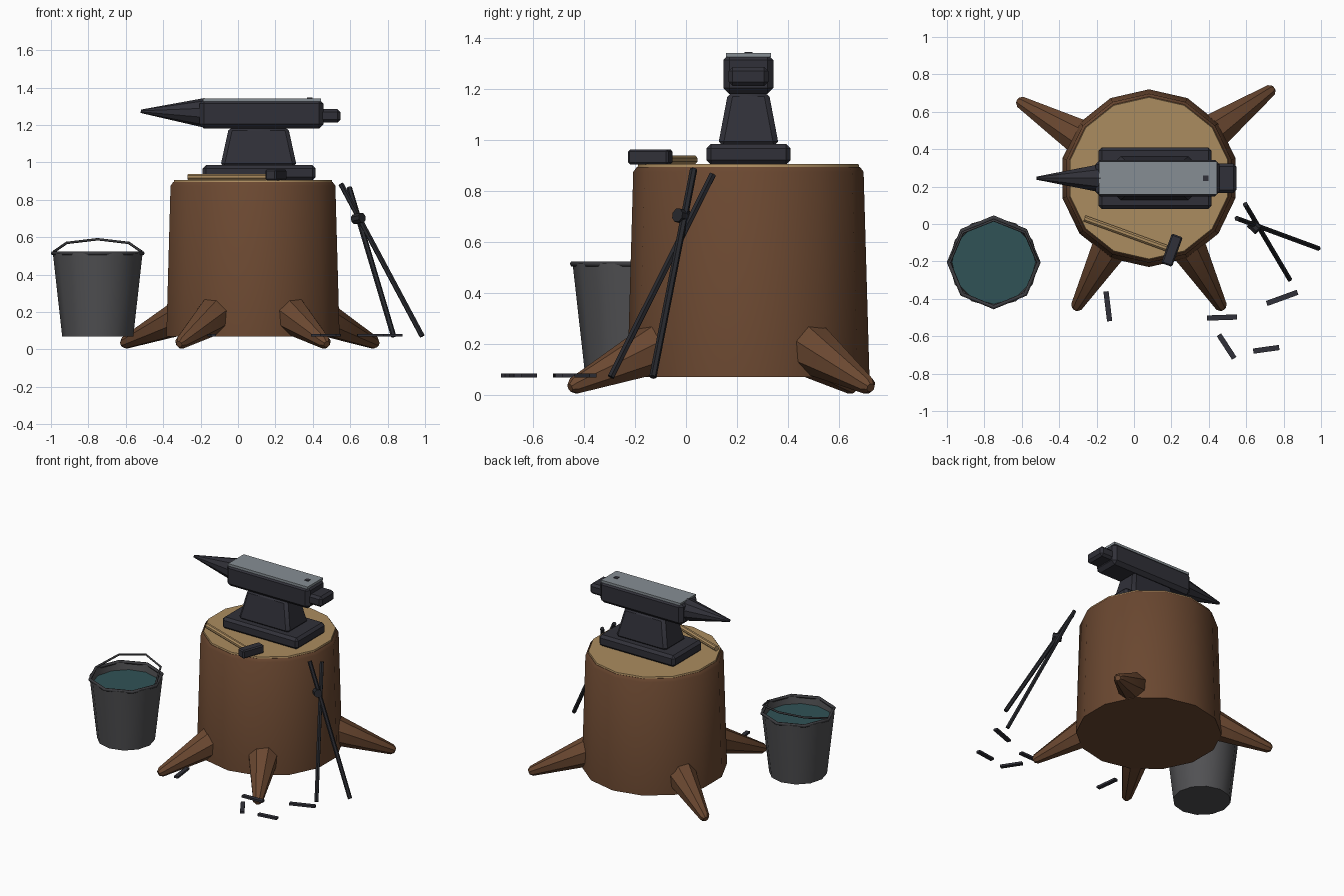
import bpy, bmesh, math
from mathutils import Vector, Matrix

if "Cube" in bpy.data.objects:
    bpy.data.objects.remove(bpy.data.objects["Cube"])


def material(name, r, g, b):
    m = bpy.data.materials.new(name)
    m.diffuse_color = (r, g, b, 1)
    m.use_nodes = True
    m.node_tree.nodes["Principled BSDF"].inputs["Base Color"].default_value = m.diffuse_color
    return m


BARK = material("bark brown", .145, .064, .030)
WOOD = material("cut wood tan", .41, .262, .115)
IRON = material("dark iron", .030, .030, .040)
STEEL = material("polished steel", .24, .27, .295)
PAIL = material("pail grey", .082, .082, .087)
RIM = material("rim grey", .045, .045, .050)
WATER = material("water teal", .030, .085, .093)
TOOL = material("tool black", .020, .021, .026)


def finish(name, bm, mat):
    bmesh.ops.recalc_face_normals(bm, faces=bm.faces[:])
    me = bpy.data.meshes.new(name)
    bm.to_mesh(me)
    bm.free()
    me.materials.append(mat)
    ob = bpy.data.objects.new(name, me)
    bpy.context.collection.objects.link(ob)
    bpy.ops.object.select_all(action='DESELECT')
    ob.select_set(True)
    bpy.context.view_layer.objects.active = ob
    bpy.ops.object.shade_smooth_by_angle(angle=math.radians(35))
    return ob


def lathe(name, start, end, profile, sides, mat, phase=0.0):
    """Skin rings along start->end; profile = (distance along axis, radius)."""
    start, axis = Vector(start), Vector(end) - Vector(start)
    q = axis.to_track_quat('Z', 'Y')
    bm, rings = bmesh.new(), []
    for d, r in profile:
        rings.append([bm.verts.new(start + q @ Vector((
            r * math.cos(phase + math.tau * i / sides),
            r * math.sin(phase + math.tau * i / sides), d))) for i in range(sides)])
    for a, b in zip(rings, rings[1:]):
        for i in range(sides):
            j = (i + 1) % sides
            bm.faces.new((a[i], a[j], b[j], b[i]))
    bm.faces.new(rings[0])
    bm.faces.new(rings[-1])
    return finish(name, bm, mat)


def upright(name, x, y, profile, sides, mat, phase=0.0):
    return lathe(name, (x, y, 0), (x, y, 1), profile, sides, mat, phase)


def rod(name, a, b, r, sides, mat):
    length = (Vector(b) - Vector(a)).length
    return lathe(name, a, b, [(0, r), (length, r)], sides, mat, math.pi / sides)


def box(name, lo, hi, mat, bevel=0.0, taper=(1, 1), turn=0.0):
    lo, hi = Vector(lo), Vector(hi)
    mid, size = (lo + hi) / 2, hi - lo
    bm = bmesh.new()
    bmesh.ops.create_cube(bm, size=1)
    for v in bm.verts:
        if v.co.z > 0:
            v.co.x *= taper[0]
            v.co.y *= taper[1]
        v.co = Vector((v.co.x * size.x, v.co.y * size.y, v.co.z * size.z))
    if bevel:
        bmesh.ops.bevel(bm, geom=bm.edges[:], offset=bevel, segments=1, affect='EDGES')
    bm.transform(Matrix.Translation(mid) @ Matrix.Rotation(turn, 4, 'Z'))
    return finish(name, bm, mat)


# Stump with cut top
SX, SY = .08, .245
upright("stump", SX, SY, [(.07, .475), (.875, .452), (.895, .437)], 14, BARK, math.pi / 2)
upright("stump_top", SX, SY, [(.89, .436), (.905, .432)], 14, WOOD, math.pi / 2)

# Roots: tapered spikes with blunt tips
for i, (tx, ty) in enumerate([(-.315, -.455), (.475, -.455), (.745, .725), (-.62, .66)]):
    d = Vector((tx - SX, ty - SY, 0))
    tip = Vector((tx, ty, .028))
    base = Vector((SX, SY, .20)) + d.normalized() * .37
    n = (tip - base).length
    lathe(f"root_{i + 1}", base, tip,
          [(0, .112), (n - .02, .034), (n, .018)], 8, BARK, math.pi / 8)

# Anvil
AY = .245
box("anvil_base", (-.19, AY - .165, .903), (.415, AY + .165, .985), IRON, .018)
box("anvil_waist", (-.095, AY - .12, .975), (.315, AY + .12, 1.19), IRON, .02, (.77, .66))
box("anvil_body", (-.205, AY - .098, 1.18), (.457, AY + .098, 1.338), IRON, .024)
box("anvil_face", (-.188, AY - .088, 1.325), (.445, AY + .088, 1.342), STEEL)
box("anvil_heel", (.43, AY - .078, 1.212), (.547, AY + .078, 1.286), IRON, .016)
box("hardy_hole", (.368, AY - .015, 1.338), (.398, AY + .015, 1.346), IRON)
lathe("anvil_horn", (-.18, AY, 1.265), (-.52, AY, 1.273),
      [(0, .079), (.34, .009)], 10, IRON, math.pi / 10)

# Hammer lying on the stump
rod("hammer_handle", (-.265, .03, .922), (.19, -.135, .922), .018, 8, WOOD)
box("hammer_head", (.203 - .031, -.14 - .084, .904), (.203 + .031, -.14 + .084, .963),
    IRON, .008, turn=math.radians(-20))

# Water pail
PX, PY = -.75, -.205
upright("pail", PX, PY, [(.07, .19), (.515, .24), (.515, .23), (.45, .222)], 12, PAIL)
upright("pail_water", PX, PY, [(.445, .221), (.462, .223)], 12, WATER)


def tube_path(name, pts, r, mat, closed):
    cu = bpy.data.curves.new(name + "_path", 'CURVE')
    cu.dimensions = '3D'
    cu.bevel_depth, cu.bevel_resolution = r, 1
    cu.use_fill_caps = True
    sp = cu.splines.new('POLY')
    sp.points.add(len(pts) - 1)
    for p, co in zip(sp.points, pts):
        p.co = (*co, 1)
    sp.use_cyclic_u = closed
    cu.materials.append(mat)
    ob = bpy.data.objects.new(name, cu)
    bpy.context.collection.objects.link(ob)


# Pail rim and bail handle leaning back
tube_path("pail_rim", [(PX + .24 * math.cos(math.tau * i / 8),
                        PY + .24 * math.sin(math.tau * i / 8), .514) for i in range(8)],
          .011, RIM, True)
tube_path("pail_handle", [(PX + .235 * math.cos(math.pi * i / 4),
                           PY + .225 * math.sin(math.pi * i / 4),
                           .522 + .067 * math.sin(math.pi * i / 4)) for i in range(5)],
          .007, RIM, False)

# Tongs leaning on the stump
rod("tongs_arm_1", (.55, .03, .885), (.985, -.13, .07), .0145, 6, TOOL)
rod("tongs_arm_2", (.595, .105, .865), (.832, -.295, .07), .0145, 6, TOOL)
rod("tongs_pivot", (.622, .004, .695), (.664, -.034, .705), .028, 8, TOOL)

# Iron offcuts on the ground: centre x, y, length, angle
for i, (x, y, n, a) in enumerate([(-.14, -.44, .16, -83), (.47, -.50, .16, 2),
                                  (.495, -.655, .15, -57), (.707, -.67, .14, 8),
                                  (.792, -.395, .175, 20)]):
    box(f"offcut_{i + 1}", (x - n / 2, y - .014, .068), (x + n / 2, y + .014, .083),
        IRON, turn=math.radians(a))
